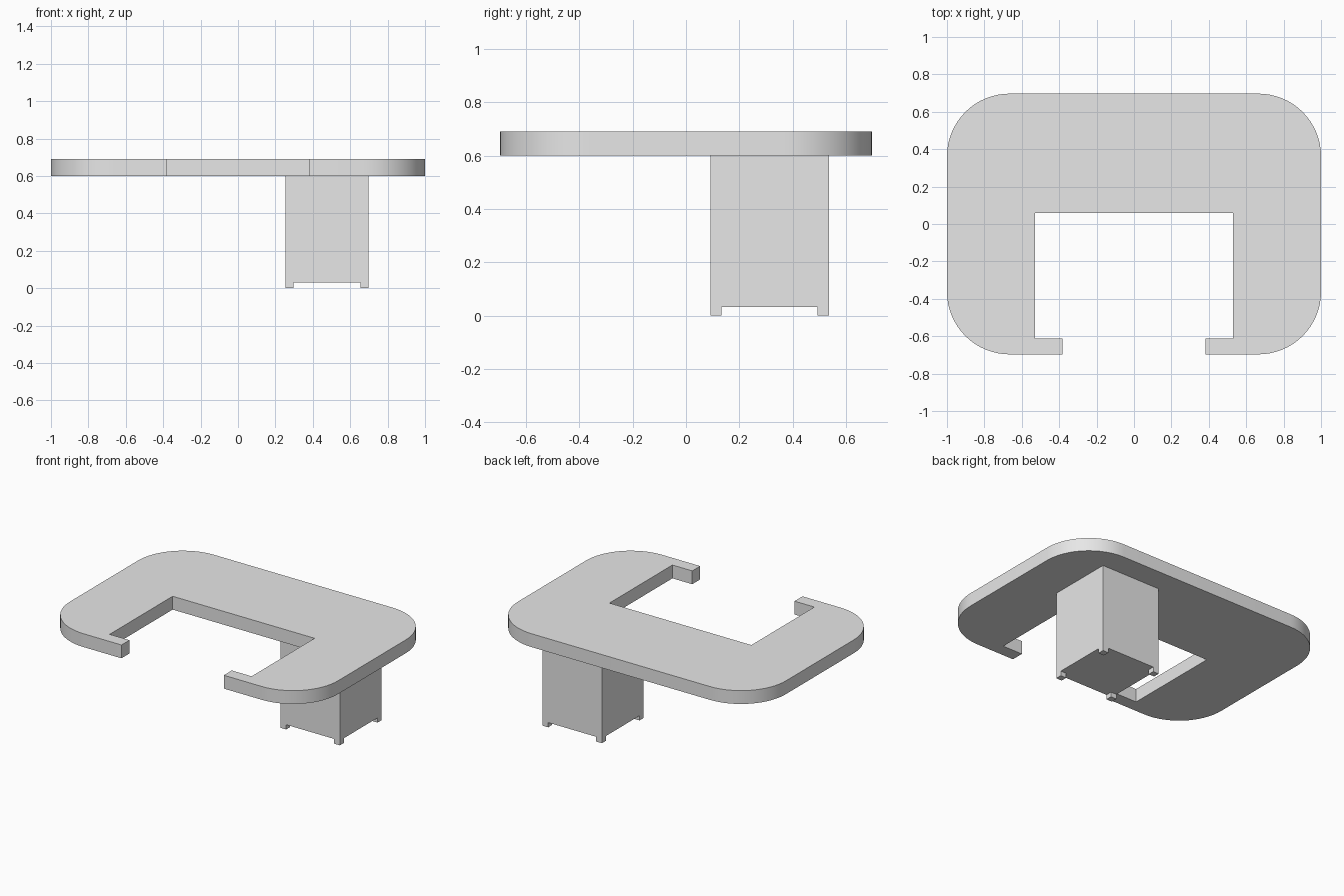
import bpy, bmesh, math

old = bpy.data.objects.get("Cube")
if old:
    bpy.data.objects.remove(old, do_unlink=True)

grey = bpy.data.materials.new("light grey")
grey.use_nodes = True
color = (0.8, 0.8, 0.8, 1)
grey.diffuse_color = color
grey.node_tree.nodes["Principled BSDF"].inputs["Base Color"].default_value = color


def add_object(name, bm):
    bmesh.ops.recalc_face_normals(bm, faces=bm.faces)
    mesh = bpy.data.meshes.new(name)
    bm.to_mesh(mesh)
    bm.free()
    mesh.materials.append(grey)
    obj = bpy.data.objects.new(name, mesh)
    bpy.context.collection.objects.link(obj)
    return obj


def prism(name, outline, bottom, top):
    bm = bmesh.new()
    face = bm.faces.new([bm.verts.new((x, y, bottom)) for x, y in outline])
    new = bmesh.ops.extrude_face_region(bm, geom=[face])["geom"]
    bmesh.ops.translate(bm, vec=(0, 0, top - bottom),
                        verts=[v for v in new if isinstance(v, bmesh.types.BMVert)])
    return add_object(name, bm)


def box(name, x0, x1, y0, y1, bottom, top):
    return prism(name, [(x0, y0), (x1, y0), (x1, y1), (x0, y1)], bottom, top)


def arc(cx, cy, radius, start, steps=16):
    angles = [start + math.pi / 2 * i / steps for i in range(steps + 1)]
    return [(cx + radius * math.cos(a), cy + radius * math.sin(a)) for a in angles]


# Rounded C-shaped counter top, open at the front
W, D, R = 1.0, 0.697, 0.335
half = [(0.53, 0.06), (0.53, -0.612), (0.382, -0.612), (0.382, -D)]
half += arc(W - R, R - D, R, -math.pi / 2) + arc(W - R, D - R, R, 0)
outline = half + [(-x, y) for x, y in reversed(half)]
top = prism("counter_top", outline, 0.6, 0.69)
bpy.ops.object.select_all(action="DESELECT")
top.select_set(True)
bpy.context.view_layer.objects.active = top
bpy.ops.object.shade_smooth_by_angle(angle=math.radians(30))

# Cabinet under the left rear of the counter
X0, X1, Y0, Y1 = 0.253, 0.697, 0.091, 0.536
FOOT, LIFT = 0.043, 0.032
box("cabinet", X0, X1, Y0, Y1, LIFT, 0.6)

# Square feet flush with the cabinet corners
for side, x in (("right", X0), ("left", X1 - FOOT)):
    for end, y in (("front", Y0), ("back", Y1 - FOOT)):
        box(f"{end}_{side}_foot", x, x + FOOT, y, y + FOOT, 0, LIFT)
